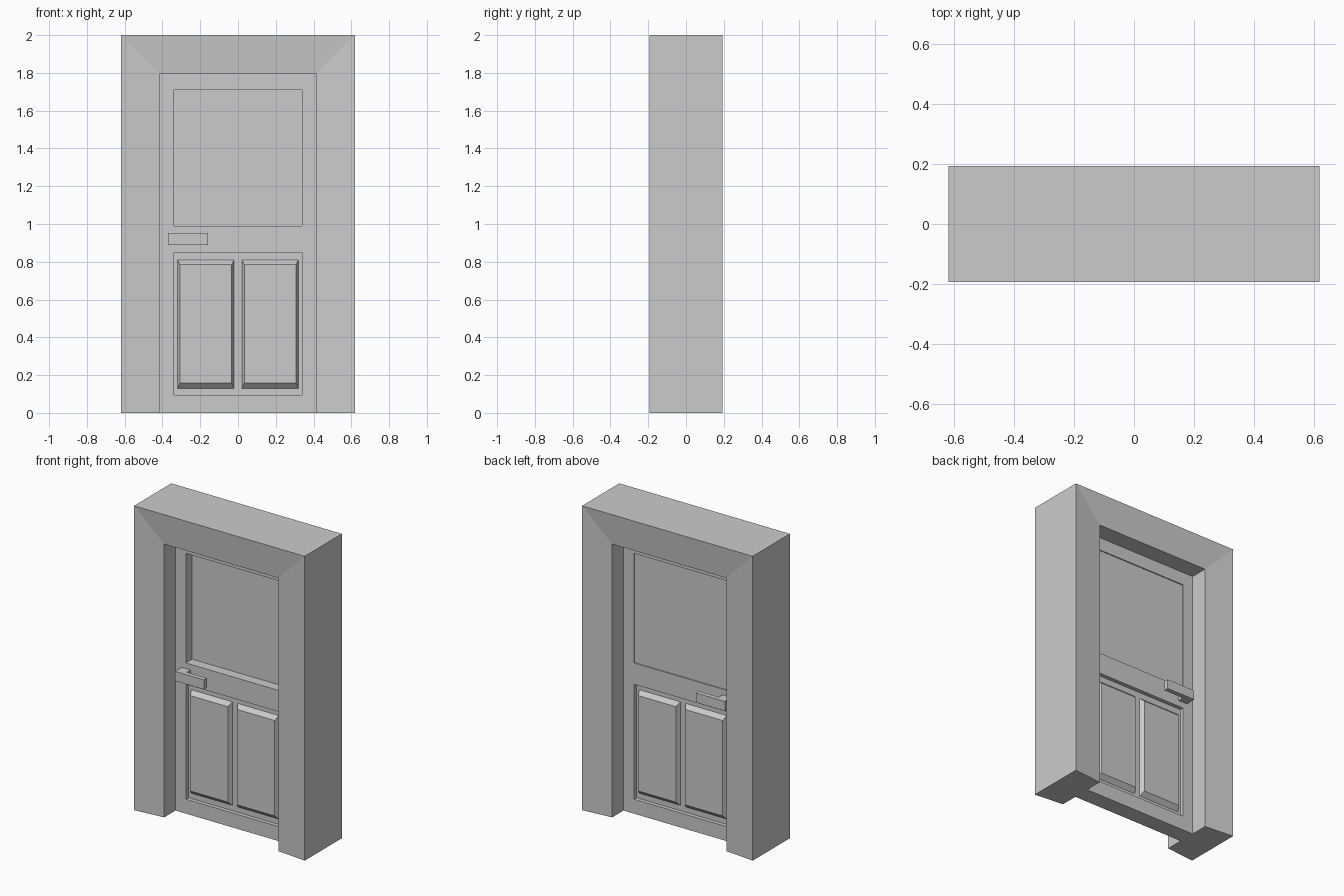
import bpy, bmesh

if "Cube" in bpy.data.objects:
    bpy.data.objects.remove(bpy.data.objects["Cube"])


def finish(name, bm):
    bmesh.ops.recalc_face_normals(bm, faces=bm.faces)
    mesh = bpy.data.meshes.new(name)
    bm.to_mesh(mesh)
    bm.free()
    obj = bpy.data.objects.new(name, mesh)
    bpy.context.collection.objects.link(obj)
    return obj


def skin(name, rings, closed_rows=False):
    """Bridge successive point rings and cap both ends."""
    bm = bmesh.new()
    rows = [[bm.verts.new(p) for p in ring] for ring in rings]
    n = len(rows[0])
    for a, b in zip(rows, rows[1:]):
        for i in range(n):
            j = (i + 1) % n
            bm.faces.new((a[i], a[j], b[j], b[i]))
    bm.faces.new(rows[0])
    bm.faces.new(rows[-1])
    return finish(name, bm)


def rect(x0, x1, z0, z1, y):
    return [(x0, y, z0), (x1, y, z0), (x1, y, z1), (x0, y, z1)]


def box(name, x0, x1, y0, y1, z0, z1):
    return skin(name, [rect(x0, x1, z0, z1, y0), rect(x0, x1, z0, z1, y1)])


def extruded(name, outline, y0, y1, z0, z1):
    return skin(name, [[(x, y, z) for x, y in outline] for z in (z0, z1)])


W, H = 0.62, 2.0            # outer frame half width and height
IW, IH = 0.415, 1.795       # opening half width and height
D, DI = 0.193, 0.173        # frame half depth at outer and inner edge
T = 0.056                   # door half thickness

# Mitred frame: one profile swept up, across and down
path = [(-1, 0), (-1, 1), (1, 1), (1, 0)]
rings = []
for sx, top in path:
    outer = (sx * W, H * top)
    inner = (sx * IW, IH * top)
    rings.append([(outer[0], -D, outer[1]), (inner[0], -DI, inner[1]),
                  (inner[0], DI, inner[1]), (outer[0], D, outer[1])])
skin("door_frame", rings)

# Door leaf: stiles and rails as one grid with two openings
xs = [-IW, -0.34, 0.34, IW]
zs = [0, 0.095, 0.85, 0.99, 1.71, IH]
bm = bmesh.new()
grid = [[bm.verts.new((x, -T, z)) for z in zs] for x in xs]
for i in range(3):
    for k in range(5):
        if (i, k) not in ((1, 1), (1, 3)):
            bm.faces.new((grid[i][k], grid[i + 1][k],
                          grid[i + 1][k + 1], grid[i][k + 1]))
ext = bmesh.ops.extrude_face_region(bm, geom=bm.faces[:], use_keep_orig=True)
moved = [v for v in ext["geom"] if isinstance(v, bmesh.types.BMVert)]
bmesh.ops.translate(bm, verts=moved, vec=(0, 2 * T, 0))
finish("door_leaf", bm)

# Upper pane (deep on the front, nearly flush on the back) and lower board
box("upper_pane", -0.34, 0.34, 0.009, 0.049, 0.99, 1.71)
box("lower_board", -0.34, 0.34, -0.03, 0.03, 0.095, 0.85)

for side, s in (("front", -1), ("back", 1)):
    # Raised bevelled panels
    for hand, x0 in (("left", -0.32), ("right", 0.02)):
        x1 = x0 + 0.30
        skin(f"{side}_{hand}_panel",
             [rect(x0, x1, 0.13, 0.81, s * 0.03),
              rect(x0 + 0.014, x1 - 0.014, 0.158, 0.785, s * 0.057)])
    # L-shaped lever handle
    outline = [(-0.37, T), (-0.37, 0.125), (-0.16, 0.125),
               (-0.16, 0.095), (-0.305, 0.095), (-0.305, T)]
    skin(f"{side}_handle",
         [[(x, s * y, z) for x, y in outline] for z in (0.89, 0.953)])
